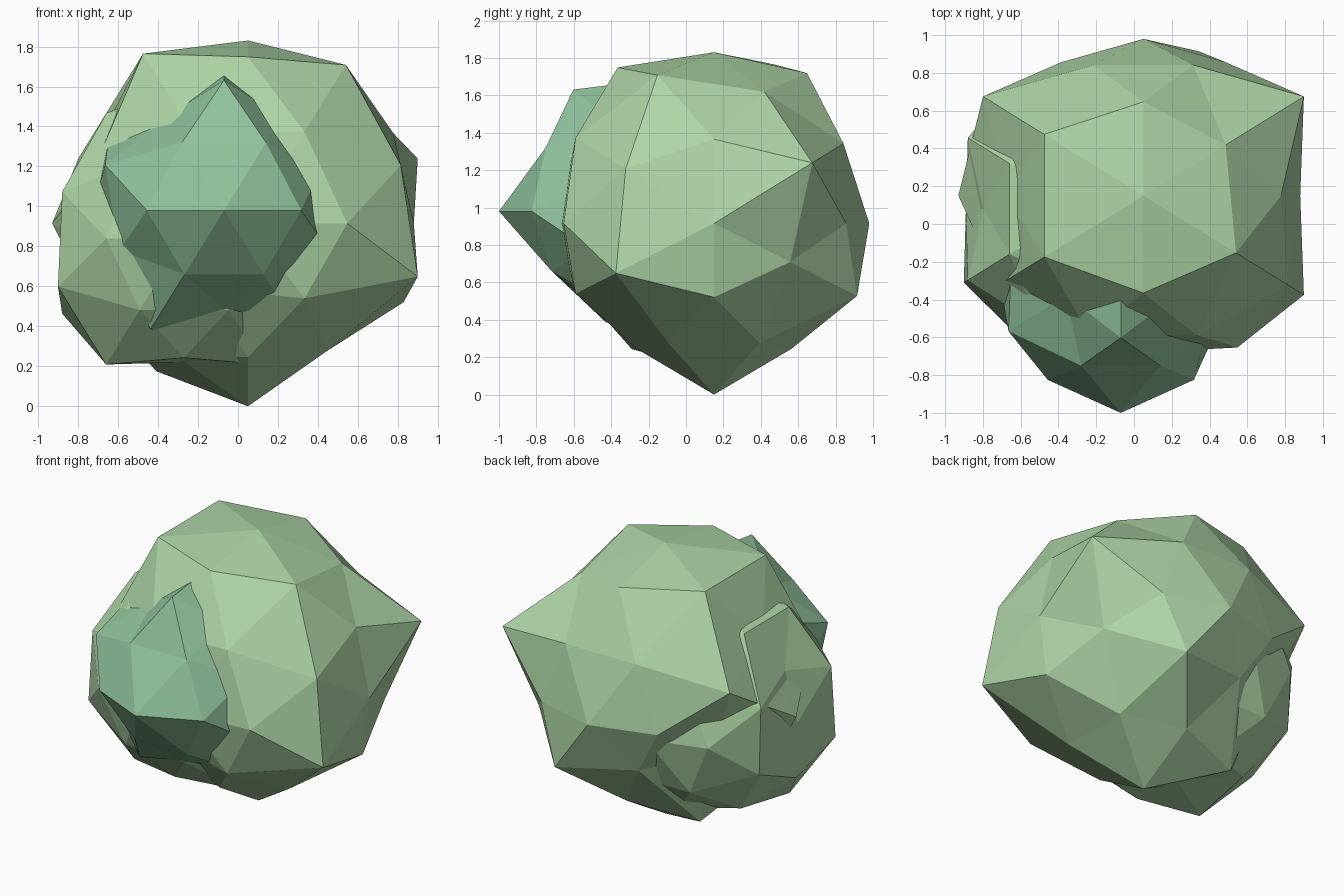
import bpy, bmesh
from itertools import product
from mathutils import Vector

if "Cube" in bpy.data.objects:
    bpy.data.objects.remove(bpy.data.objects["Cube"])


# 42 directions of a subdivided icosahedron, two-fold axes on x, y, z
def directions():
    dirs = {}
    for base in ((0, .526, .851), (.5, .309, .809), (0, 0, 1)):
        for k in range(3):
            p = base[k:] + base[:k]
            for s in product((1, -1), repeat=3):
                v = Vector([a * b for a, b in zip(p, s)])
                dirs[tuple(round(c * 10) for c in v)] = v.normalized()
    return dirs


# Faceted clump: radius r, a little tighter underneath, with bumps {radius: directions}.
# A bump on the right is mirrored to the left unless the left has its own;
# flat squashes the ring just below the middle.
def clump(name, centre, r, flat, bumps, color):
    radii = {key: rad for rad, keys in bumps.items() for key in keys}
    bm = bmesh.new()
    target = {}
    for (x, y, z), d in directions().items():
        rad = radii.get((x, y, z), radii.get((abs(x), y, z), r * (1 + .06 * d.z)))
        p = d * rad
        if -.7 < d.z < 0:
            p.z *= flat
        target[bm.verts.new(d)] = p + Vector(centre)
    bmesh.ops.convex_hull(bm, input=list(bm.verts))
    for v, p in target.items():
        v.co = p
    bmesh.ops.recalc_face_normals(bm, faces=bm.faces)
    me = bpy.data.meshes.new(name)
    bm.to_mesh(me)
    bm.free()
    ob = bpy.data.objects.new(name, me)
    bpy.context.collection.objects.link(ob)
    mat = bpy.data.materials.new(name + "_green")
    mat.diffuse_color = (*color, 1)
    mat.use_nodes = True
    mat.node_tree.nodes["Principled BSDF"].inputs["Base Color"].default_value = mat.diffuse_color
    me.materials.append(mat)


light = (.42, .66, .38)
dark = (.28, .54, .33)

# Main leaf mass
clump("main_foliage", (.05, .15, .915), .83, .82, {
    1.05: [(-5, 3, 8), (-5, -3, 8), (8, 5, 3), (8, -5, -3)],
    .98: [(5, -3, 8), (-10, 0, 0), (0, -5, 9)],
    .945: [(0, 5, 9), (8, -5, 3), (5, -9, 0), (3, 8, -5)],
    .915: [(0, 0, 10), (0, 0, -10), (9, 0, -5), (3, -8, 5), (3, -8, -5), (-5, 3, -8)],
    .78: [(-8, -5, -3), (-3, -8, -5), (-8, 5, -3), (-3, 8, -5)],
}, light)

# Darker leaf mass at the front
clump("front_foliage", (-.07, -.2, .98), .66, 1, {
    .8: [(0, -10, 0)],
    .765: [(0, -5, 9)],
    .735: [(5, -9, 0), (-8, -5, 3), (-5, -3, -8)],
    .58: [(5, -3, 8), (8, -5, 3), (0, -5, -9)],
}, dark)

# Lower left leaf mass
clump("side_foliage", (-.27, .08, .84), .74, 1, {
    .78: [(5, -3, -8), (8, -5, -3)],
    .62: [(10, 0, 0), (9, 0, 5), (0, 0, -10)],
}, light)
